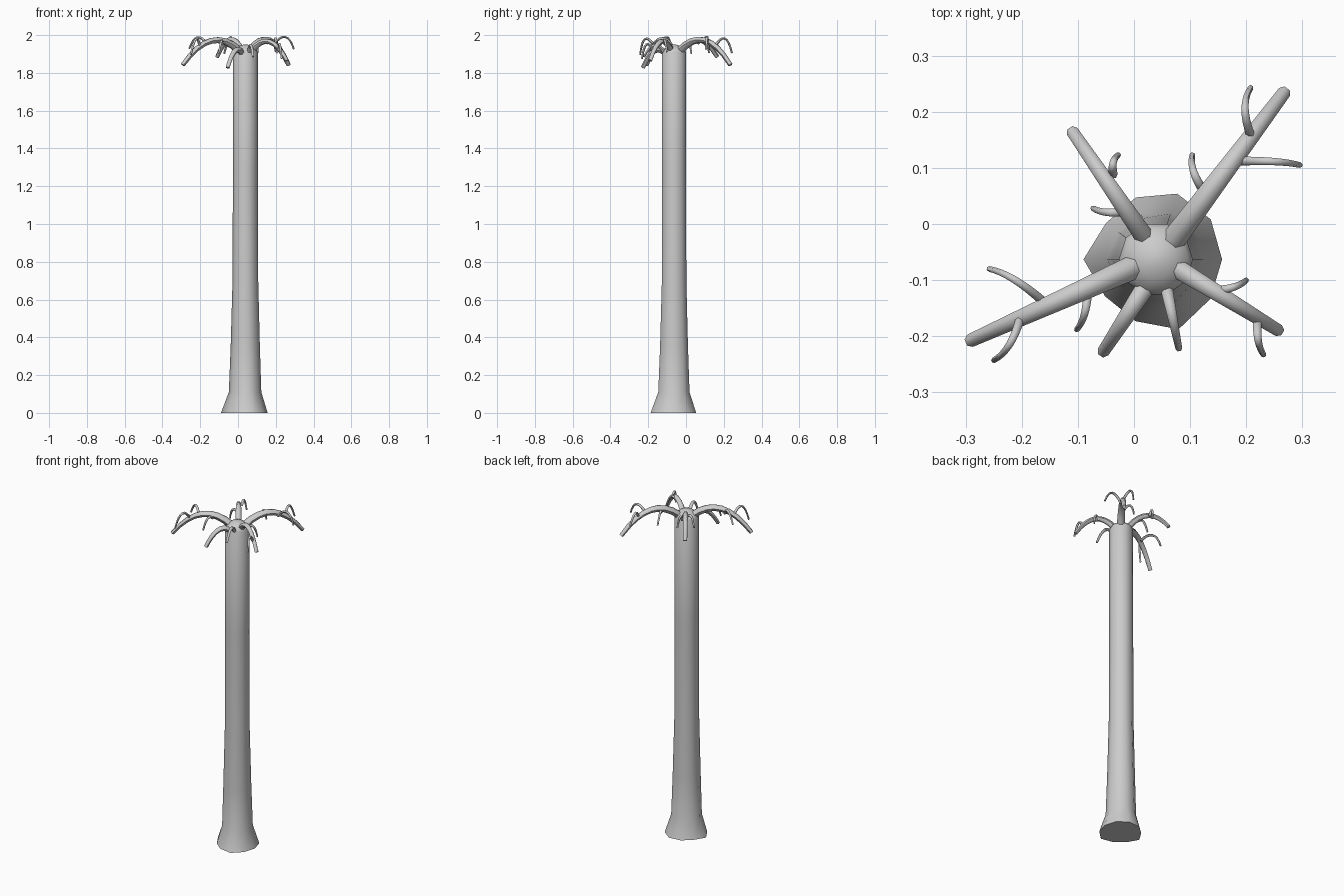
import bpy, bmesh, math
from mathutils import Vector

if "Cube" in bpy.data.objects:
    bpy.data.objects.remove(bpy.data.objects["Cube"])

CX, CY = 0.039, -0.063


def finish(name, bm, angle=60):
    bmesh.ops.recalc_face_normals(bm, faces=bm.faces)
    me = bpy.data.meshes.new(name)
    bm.to_mesh(me)
    bm.free()
    ob = bpy.data.objects.new(name, me)
    bpy.context.collection.objects.link(ob)
    bpy.ops.object.select_all(action='DESELECT')
    ob.select_set(True)
    bpy.context.view_layer.objects.active = ob
    bpy.ops.object.shade_smooth_by_angle(angle=math.radians(angle))
    return ob


def skin(bm, rings):
    rows = [[bm.verts.new(p) for p in ring] for ring in rings]
    n = len(rows[0])
    for a, b in zip(rows, rows[1:]):
        for i in range(n):
            j = (i + 1) % n
            bm.faces.new((a[i], a[j], b[j], b[i]))
    bm.faces.new(rows[0][::-1])
    bm.faces.new(rows[-1])


def limb(name, start, end, mid_z, r0, r1, mid_f=0.5, bow=0.0, segs=8, sides=6):
    """Tapered tube along an arch through start, a raised middle and end."""
    a, c = Vector(start), Vector(end)
    side = Vector((-(c - a).y, (c - a).x, 0))
    b = a.lerp(c, mid_f) + side * bow
    b.z = mid_z
    k2 = 2 * a - 4 * b + 2 * c
    k1 = c - a - k2
    rings = []
    for s in range(segs + 1):
        t = s / segs
        p = a + k1 * t + k2 * t * t
        d = (k1 + 2 * k2 * t).normalized()
        u = d.cross(Vector((0, 0, 1))).normalized()
        v = u.cross(d)
        r = r0 + (r1 - r0) * t
        rings.append([p + r * (math.cos(q) * u + math.sin(q) * v)
                      for q in (math.tau * i / sides for i in range(sides))])
    bm = bmesh.new()
    skin(bm, rings)
    finish(name, bm)


# Trunk: ten-sided, with an uneven flared foot and a shallow domed top
flare = [.118, .121, .123, .116, .110, .129, .112, .116, .131, .120]
profile = [(0, .120, 1), (.11, .085, .4), (.35, .077, .15), (.70, .068, 0),
           (1.3, .066, 0), (1.91, .066, 0), (1.925, .058, 0),
           (1.942, .036, 0), (1.95, .010, 0)]
rings = []
for z, r, w in profile:
    ring = []
    for i, f in enumerate(flare):
        q = math.tau * i / 10
        rr = r * (1 + w * (f / .12 - 1))
        ring.append((CX + rr * math.cos(q), CY + rr * math.sin(q), z))
    rings.append(ring)
bm = bmesh.new()
skin(bm, rings)
finish("trunk", bm)

# Main branches: start, end, middle height, radii
branches = [
    ((.065, -.035, 1.915), (.268, .235, 1.842), 1.972, .022, .012),
    ((.010, -.072, 1.915), (-.292, -.208, 1.842), 1.970, .022, .012),
    ((.020, -.025, 1.92), (-.110, .165, 1.885), 1.975, .017, .011),
    ((.075, -.078, 1.92), (.258, -.190, 1.865), 1.965, .017, .011),
    ((.022, -.110, 1.905), (-.055, -.228, 1.828), 1.915, .017, .011),
    ((.058, -.115, 1.91), (.080, -.222, 1.885), 1.945, .011, .006),
]
for i, (a, c, mz, r0, r1) in enumerate(branches):
    limb(f"branch_{i + 1}", a, c, mz, r0, r1)

# Twigs hooking off the branches: start, end, middle height, sideways bow
twigs = [
    ((.210, .152, 1.935), (.208, .243, 1.905), 1.982, .12),
    ((.188, .112, 1.950), (.296, .105, 1.925), 1.990, .03),
    ((.122, .062, 1.955), (.104, .123, 1.905), 1.970, .10),
    ((-.037, .088, 1.960), (-.028, .123, 1.925), 1.988, .15),
    ((-.015, .022, 1.950), (-.073, .028, 1.900), 1.960, .08),
    ((-.163, -.137, 1.950), (-.258, -.080, 1.928), 1.988, -.06),
    ((-.202, -.165, 1.935), (-.250, -.243, 1.895), 1.980, .10),
    ((-.083, -.125, 1.955), (-.102, -.188, 1.900), 1.965, .08),
    ((.150, -.118, 1.955), (.200, -.100, 1.910), 1.970, -.08),
    ((.220, -.175, 1.920), (.231, -.233, 1.875), 1.950, -.08),
]
for i, (a, c, mz, bow) in enumerate(twigs):
    limb(f"twig_{i + 1}", a, c, mz, .008, .005, .58, bow)
